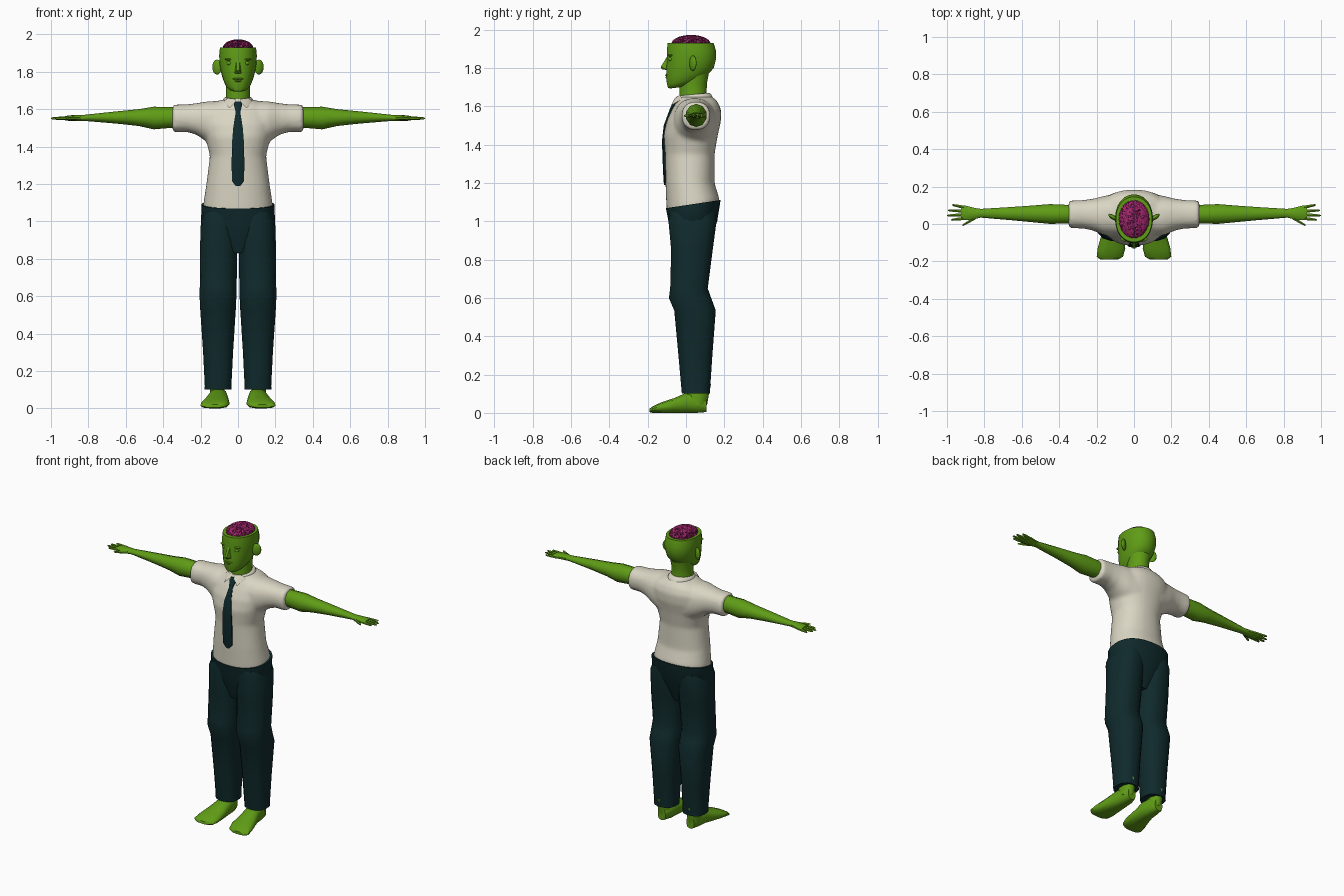
import bpy, bmesh, math
from mathutils import Vector, noise

def material(name, rgb):
    m = bpy.data.materials.new(name)
    m.diffuse_color = (*rgb, 1)
    return m

SKIN = material("green_skin", (0.115, 0.335, 0.008))
SHIRT = material("cream_cloth", (0.70, 0.67, 0.55))
CLOTH = material("dark_teal_cloth", (0.005, 0.023, 0.025))
BRAIN = material("magenta_brain", (0.36, 0.022, 0.15))
GROOVE = material("brain_groove", (0.09, 0.004, 0.04))

def loft(bm, axis, rings, n=16, power=2.3, sign=1):
    """Skin superellipse rings: (t, a0, a1, b0, b1[, tilt]) along an axis."""
    loops = []
    for r in rings:
        t, a0, a1, b0, b1 = r[:5]
        tilt = r[5] if len(r) > 5 else 0
        loop = []
        for i in range(n):
            g = 2 * math.pi * (i + 0.5) / n
            c, s = math.cos(g), math.sin(g)
            k = (abs(c) ** power + abs(s) ** power) ** (-1 / power)
            a = (a0 + a1) / 2 + (a1 - a0) / 2 * c * k
            db = (b1 - b0) / 2 * s * k
            b, tt = (b0 + b1) / 2 + db, t + tilt * db
            co = {'x': (tt, a, b), 'y': (a, tt, b), 'z': (a, b, tt)}[axis]
            loop.append(bm.verts.new((co[0] * sign, co[1], co[2])))
        loops.append(loop)
    for p, q in zip(loops, loops[1:]):
        for i in range(n):
            j = (i + 1) % n
            bm.faces.new((p[i], p[j], q[j], q[i]))
    bm.faces.new(loops[0])
    bm.faces.new(loops[-1])

def finish(bm, name, mat, mirror=False, angle=50):
    bmesh.ops.recalc_face_normals(bm, faces=bm.faces)
    me = bpy.data.meshes.new(name)
    bm.to_mesh(me)
    bm.free()
    me.materials.append(mat)
    ob = bpy.data.objects.new(name, me)
    bpy.context.collection.objects.link(ob)
    bpy.ops.object.select_all(action='DESELECT')
    ob.select_set(True)
    bpy.context.view_layer.objects.active = ob
    bpy.ops.object.shade_smooth_by_angle(angle=math.radians(angle))
    if mirror:
        m = ob.modifiers.new("mirror", 'MIRROR')
        m.use_mirror_merge = False
        m.use_clip = False
    return ob

def part(name, mat, axis, rings, n=16, power=2.3, mirror=False, angle=50):
    bm = bmesh.new()
    loft(bm, axis, rings, n, power)
    return finish(bm, name, mat, mirror, angle)

def ball(name, mat, loc, size, mirror=False):
    bm = bmesh.new()
    bmesh.ops.create_uvsphere(bm, u_segments=14, v_segments=10, radius=1)
    for v in bm.verts:
        v.co = Vector(loc) + Vector(v.co[i] * size[i] for i in range(3))
    return finish(bm, name, mat, mirror)

def solid(name, mat, pts, mirror=False):
    bm = bmesh.new()
    vs = [bm.verts.new(p) for p in pts]
    bmesh.ops.convex_hull(bm, input=vs)
    return finish(bm, name, mat, mirror, 30)

# Shirt: torso and two sleeves fused into one smooth surface
bm = bmesh.new()
loft(bm, 'z', [
    (1.05, -.18, .18, -.098, .165, .15), (1.09, -.186, .186, -.102, .176, .15),
    (1.20, -.169, .169, -.107, .149), (1.35, -.150, .150, -.110, .149),
    (1.45, -.175, .175, -.117, .166), (1.52, -.195, .195, -.102, .182),
    (1.58, -.19, .19, -.075, .184), (1.62, -.16, .16, -.052, .168),
    (1.65, -.09, .09, -.037, .140)], 32, 2.2)
for s in (1, -1):
    loft(bm, 'x', [
        (.08, -.07, .165, 1.38, 1.645), (.16, -.06, .15, 1.42, 1.642),
        (.22, -.035, .135, 1.462, 1.632), (.27, -.024, .128, 1.478, 1.626),
        (.35, -.022, .125, 1.476, 1.624)], 24, 2.3, s)
shirt = finish(bm, "shirt", SHIRT)
r = shirt.modifiers.new("fuse", 'REMESH')
r.mode, r.voxel_size, r.use_smooth_shade = 'VOXEL', 0.011, True
sm = shirt.modifiers.new("relax", 'SMOOTH')
sm.factor, sm.iterations = 0.5, 6

# Collar band and its two front points
part("collar", SHIRT, 'z', [
    (1.625, -.088, .088, -.05, .145, .1), (1.655, -.078, .078, -.046, .132, .1),
    (1.663, -.070, .070, -.040, .122, .1)], 24, 2)
solid("collar_point", SHIRT, [
    (.006, -.048, 1.652), (.055, -.030, 1.660), (.078, -.020, 1.640),
    (.045, -.078, 1.605), (.012, -.060, 1.640), (.05, -.02, 1.63)], True)

# Tie
part("tie", CLOTH, 'z', [
    (1.640, -.016, .016, -.055, -.025), (1.625, -.024, .024, -.068, -.035),
    (1.585, -.013, .013, -.086, -.055), (1.50, -.027, .027, -.117, -.095),
    (1.42, -.034, .034, -.126, -.105), (1.30, -.036, .036, -.122, -.100),
    (1.215, -.034, .034, -.118, -.098), (1.19, -.014, .014, -.115, -.098)], 8, 2.3, angle=40)

# Trousers: seat plus mirrored legs
part("trouser_seat", CLOTH, 'z', [
    (.83, -.05, .05, -.05, .10), (.92, -.13, .13, -.078, .135),
    (1.0, -.198, .198, -.092, .163), (1.09, -.195, .195, -.105, .181, .15)], 28, 2.4)
part("trouser_leg", CLOTH, 'z', [
    (.10, .033, .180, -.022, .126), (.12, .035, .178, -.024, .126),
    (.30, .026, .187, -.040, .138), (.535, .011, .203, -.062, .156),
    (.60, .008, .206, -.090, .132), (.65, .007, .205, -.083, .114),
    (.85, .003, .204, -.078, .140), (1.0, .003, .199, -.092, .160),
    (1.05, .01, .18, -.085, .155)], 16, 2.6, True)

# Bare feet and ankles
part("foot", SKIN, 'y', [
    (.107, .078, .135, .004, .08), (.06, .060, .148, 0, .105),
    (0, .055, .155, 0, .105), (-.06, .050, .175, 0, .078),
    (-.13, .046, .195, 0, .055), (-.175, .058, .200, 0, .034),
    (-.19, .085, .180, .004, .022)], 12, 2.8, True)
part("ankle", SKIN, 'z', [
    (.04, .065, .15, -.01, .11), (.10, .070, .15, 0, .120),
    (.15, .075, .15, 0, .131), (.17, .085, .14, .02, .11)], 10, 2.3, True)

# Arms and palms
part("arm", SKIN, 'x', [
    (.28, 0, .105, 1.50, 1.61), (.36, 0, .105, 1.50, 1.612),
    (.45, -.002, .109, 1.492, 1.613), (.53, .006, .102, 1.510, 1.600),
    (.65, .018, .093, 1.523, 1.588), (.82, .033, .082, 1.537, 1.570),
    (.855, .024, .088, 1.536, 1.570), (.90, .018, .100, 1.537, 1.567),
    (.925, .022, .100, 1.540, 1.563)], 10, 2, True)

# Fingers and thumb, tapering rods
bm = bmesh.new()
for x0, y0, x1, y1 in [(.90, .031, .978, .022), (.90, .050, 1.0, .045),
                       (.90, .069, .995, .073), (.90, .088, .972, .102),
                       (.845, .035, .918, -.008)]:
    rings = []
    for f, w in ((0, .010), (.5, .009), (.9, .0065), (1, .002)):
        x, y = x0 + (x1 - x0) * f, y0 + (y1 - y0) * f
        rings.append((x, y - w, y + w, 1.551 - w, 1.551 + w))
    loft(bm, 'x', rings, 6, 2)
finish(bm, "fingers", SKIN, True)

# Neck and head, cut flat at the crown
part("neck", SKIN, 'z', [
    (1.60, -.075, .075, -.03, .12), (1.66, -.064, .064, -.036, .108),
    (1.72, -.064, .064, -.035, .110), (1.77, -.07, .07, -.03, .12)], 20, 2)
part("head", SKIN, 'z', [
    (1.698, -.030, .030, -.082, -.01, .12), (1.706, -.048, .048, -.094, .03, .15),
    (1.73, -.068, .068, -.100, .085, .15), (1.765, -.082, .082, -.104, .125, .1),
    (1.80, -.092, .092, -.103, .145), (1.85, -.100, .100, -.100, .158),
    (1.89, -.101, .101, -.101, .157), (1.93, -.097, .097, -.096, .145),
    (1.930, -.085, .085, -.082, .130)], 28, 2.15)

# Face: nose, eyes with lids, lips, ears
solid("nose", SKIN, [
    (-.008, -.094, 1.868), (.008, -.094, 1.868), (-.022, -.09, 1.79), (.022, -.09, 1.79),
    (-.007, -.132, 1.806), (.007, -.132, 1.806), (0, -.125, 1.792)])
ball("eye", SKIN, (.046, -.079, 1.846), (.015, .014, .011), True)
ball("brow", SKIN, (.046, -.080, 1.866), (.026, .014, .006), True)
ball("upper_lip", SKIN, (0, -.096, 1.762), (.030, .013, .006))
ball("lower_lip", SKIN, (0, -.094, 1.750), (.025, .013, .006))
ball("chin", SKIN, (0, -.080, 1.715), (.030, .018, .018))
ear = ball("ear", SKIN, (.112, .030, 1.825), (.026, .014, .040), True)
for v in ear.data.vertices:
    v.co.y += (v.co.x - .10) * 0.5

# Exposed brain: dome with winding grooves
bm = bmesh.new()
bmesh.ops.create_icosphere(bm, subdivisions=6, radius=1)
bmesh.ops.delete(bm, geom=[v for v in bm.verts if v.co.z < -.05], context='VERTS')

def groove(p):
    q = Vector((p.x * 8, p.y * 10, p.z * 4))
    q += noise.noise_vector(q * .5) * .8
    return abs(noise.noise(q)) < .10 or abs(p.x) < .03

for f in bm.faces:
    f.material_index = int(groove(f.calc_center_median()))
for v in bm.verts:
    d = .95 if groove(v.co) else 1.0
    v.co = Vector((v.co.x * .082 * d, .026 + v.co.y * .102 * d, 1.926 + v.co.z * .047 * d))
brain = finish(bm, "brain", BRAIN)
brain.data.materials.append(GROOVE)
